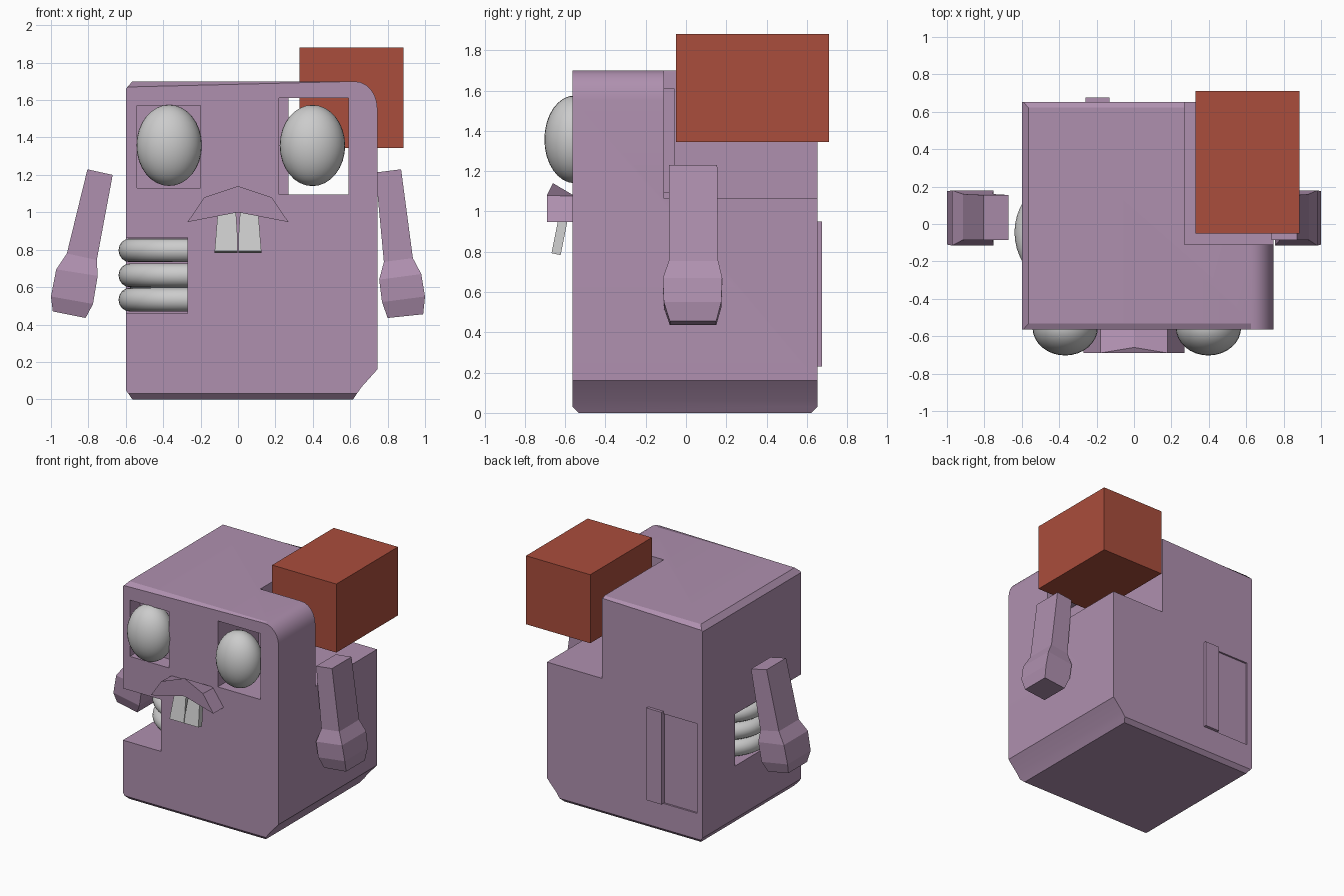
import bpy, bmesh, math
from mathutils import Vector

if "Cube" in bpy.data.objects:
    bpy.data.objects.remove(bpy.data.objects["Cube"])


def material(name, rgb):
    m = bpy.data.materials.new(name)
    m.diffuse_color = (*rgb, 1)
    m.use_nodes = True
    m.node_tree.nodes["Principled BSDF"].inputs["Base Color"].default_value = m.diffuse_color
    return m


PURPLE = material("purple", (0.43, 0.28, 0.43))
RED = material("red", (0.40, 0.075, 0.045))


def finish(name, bm, mat=None):
    bmesh.ops.recalc_face_normals(bm, faces=bm.faces)
    me = bpy.data.meshes.new(name)
    bm.to_mesh(me)
    bm.free()
    ob = bpy.data.objects.new(name, me)
    bpy.context.collection.objects.link(ob)
    if mat:
        me.materials.append(mat)
    return ob


def loft(sections, closed_ends=True):
    """Skin a row of equal-sized cross-sections."""
    bm = bmesh.new()
    rings = [[bm.verts.new(p) for p in s] for s in sections]
    n = len(rings[0])
    for a, b in zip(rings, rings[1:]):
        for i in range(n):
            j = (i + 1) % n
            bm.faces.new((a[i], a[j], b[j], b[i]))
    if closed_ends:
        bm.faces.new(rings[0])
        bm.faces.new(rings[-1])
    return bm


def box(name, x, y, z, mat=None):
    return finish(name, loft([[(x[0], y[0], h), (x[1], y[0], h), (x[1], y[1], h), (x[0], y[1], h)]
                              for h in z]), mat)


def smooth(ob, angle=35):
    bpy.ops.object.select_all(action='DESELECT')
    ob.select_set(True)
    bpy.context.view_layer.objects.active = ob
    bpy.ops.object.shade_smooth_by_angle(angle=math.radians(angle))


# body block: front outline pushed back, one corner rounded and one chamfered
outline = [(-0.60, 0.05), (-0.565, 0), (0.615, 0), (0.66, 0.065), (0.745, 0.16)]
for i in range(7):
    a = math.radians(15 * i)
    outline.append((0.625 + 0.12 * math.cos(a), 1.555 + 0.145 * math.sin(a)))
outline += [(-0.565, 1.70), (-0.60, 1.66)]
bm = loft([[(x, y, z) for x, z in outline] for y in (-0.563, 0.652)])
rims = [e for e in bm.edges
        if all(abs(v.co.z - e.verts[0].co.z) < 1e-4 for v in e.verts)
        and abs(e.verts[0].co.x - e.verts[1].co.x) > 1
        and (e.verts[0].co.z < 0.01 or e.verts[0].co.z > 1.69)]
bmesh.ops.bevel(bm, geom=rims, offset=0.03, segments=1, affect='EDGES')
body = finish("body", bm, PURPLE)

# openings: broken corner, eye sockets, side gash, shallow back panel
cutters = [
    box("cut_corner", (0.27, 1.0), (-0.11, 0.9), (1.065, 1.9)),
    box("cut_right_socket", (0.22, 0.59), (-0.8, -0.06), (1.095, 1.61)),
    box("cut_left_socket", (-0.54, -0.20), (-0.8, -0.44), (1.13, 1.57)),
    box("cut_gash", (-0.9, -0.27), (-0.8, 0.25), (0.46, 0.865)),
    box("cut_panel", (-0.55, -0.26), (0.638, 0.8), (0.23, 0.93)),
]
bpy.context.view_layer.objects.active = body
for c in cutters:
    c.hide_render = True
    m = body.modifiers.new(c.name, 'BOOLEAN')
    m.operation, m.solver, m.object = 'DIFFERENCE', 'EXACT', c
    bpy.ops.object.modifier_apply(modifier=m.name)
    bpy.data.objects.remove(c)
smooth(body, 20)

# raised strip on the back
box("back_strip", (-0.26, -0.13), (0.60, 0.675), (0.23, 0.95), PURPLE)

# exposed block in the broken corner
box("inner_block", (0.33, 0.885), (-0.05, 0.71), (1.345, 1.88), RED)

# eyes
for name, x, z in (("left_eye", -0.368, 1.358), ("right_eye", 0.398, 1.357)):
    bpy.ops.mesh.primitive_uv_sphere_add(segments=32, ring_count=16, location=(x, -0.553, z))
    eye = bpy.context.object
    eye.name = name
    eye.scale = (0.175, 0.15, 0.217)
    smooth(eye, 60)

# ribs: half hoops with a round section, ending in the gash wall
for k, z in enumerate((0.797, 0.663, 0.533)):
    rings = []
    for i in range(25):
        a = math.pi * i / 24
        d = Vector((-math.sin(a), math.cos(a), 0))
        ctr = Vector((-0.265 + 0.31 * d.x, -0.045 + 0.275 * d.y, z))
        rings.append([ctr + 0.064 * (math.cos(t) * d + math.sin(t) * Vector((0, 0, 1)))
                      for t in (math.tau * j / 16 for j in range(16))])
    smooth(finish(f"rib_{k + 1}", loft(rings)), 60)

# upper lip: peaked bar across the face
lip = [(-0.27, 0.948), (-0.18, 1.08), (0, 1.14), (0.18, 1.08), (0.27, 0.948), (0, 1.0)]
front = [(x, -0.69 if x else -0.66, z) for x, z in lip]
back = [(x, -0.55, min(z, 1.075)) for x, z in lip]
finish("upper_lip", loft([front, back]), PURPLE)

# pair of slanted teeth
for name, s in (("left_tooth", -1), ("right_tooth", 1)):
    shape = [(0.002, 0.793), (0.125, 0.793), (0.108, 1.0), (0.012, 1.02), (0.002, 0.86)]
    finish(name, loft([[(s * x, -0.668 + d + (z - 0.79) * 0.2, z - 0.01 * (d > 0)) for x, z in shape]
                       for d in (0, 0.045)]))

# arms: square sections from shoulder to fist (inner x, z, outer x, z)
depths = [(-0.085, 0.155), (-0.085, 0.16), (-0.115, 0.18), (-0.11, 0.175), (-0.08, 0.15)]
arms = {
    "right_arm": [(0.735, 1.213, 0.872, 1.23), (0.78, 0.735, 0.935, 0.755), (0.755, 0.64, 0.98, 0.67),
                  (0.77, 0.52, 1.0, 0.55), (0.80, 0.435, 0.99, 0.455)],
    "left_arm": [(-0.67, 1.20, -0.805, 1.23), (-0.755, 0.745, -0.915, 0.78), (-0.75, 0.66, -0.972, 0.695),
                 (-0.775, 0.51, -1.0, 0.55), (-0.815, 0.435, -0.99, 0.47)],
}
for name, secs in arms.items():
    finish(name, loft([[(xi, y0, zi), (xo, y0, zo), (xo, y1, zo), (xi, y1, zi)]
                       for (xi, zi, xo, zo), (y0, y1) in zip(secs, depths)]), PURPLE)
